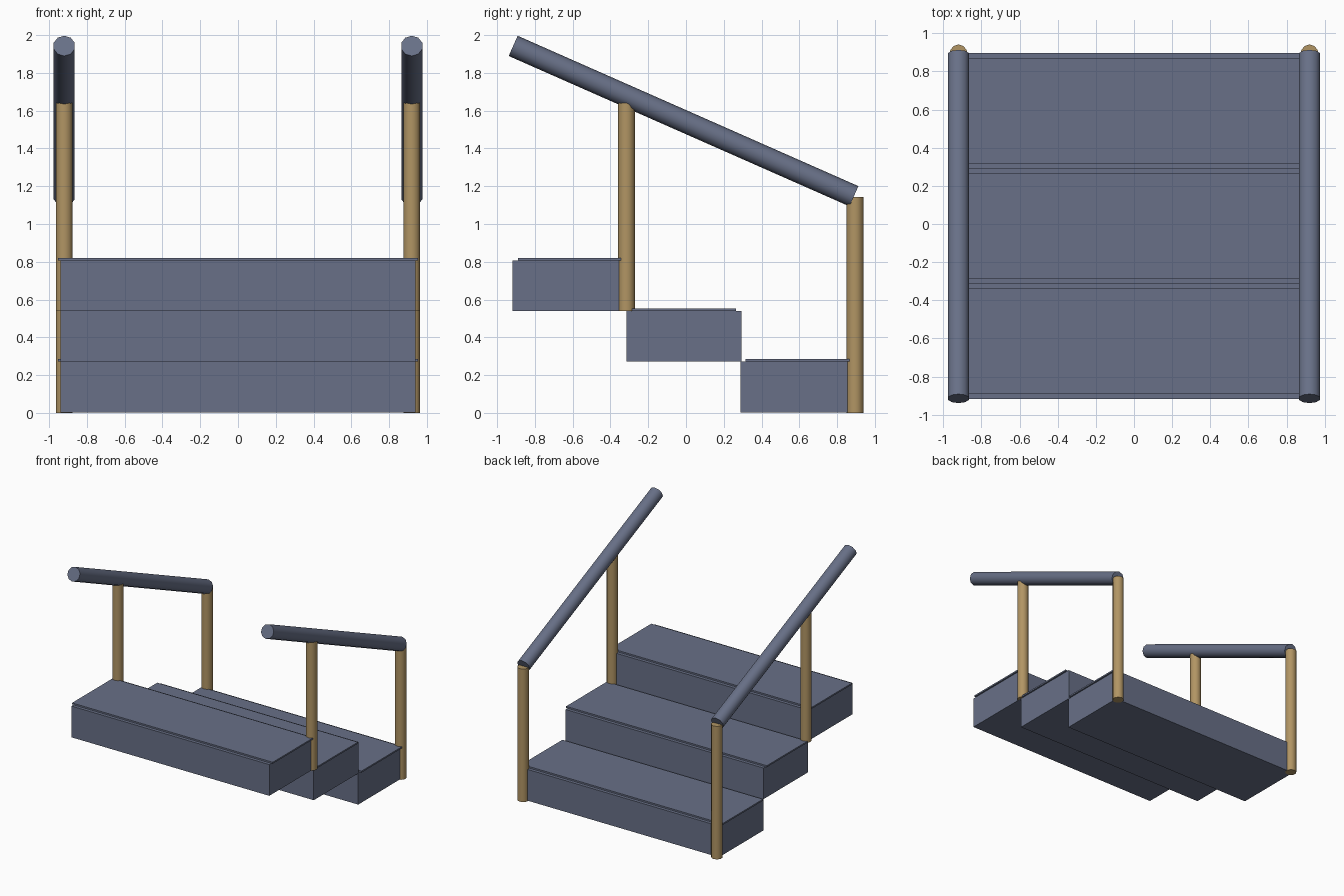
import bpy
import math
from mathutils import Vector

cube = bpy.data.objects.get("Cube")
if cube:
    bpy.data.objects.remove(cube, do_unlink=True)


def make_material(name, rgb):
    mat = bpy.data.materials.new(name)
    mat.use_nodes = True
    colour = (*rgb, 1.0)
    mat.diffuse_color = colour
    mat.node_tree.nodes["Principled BSDF"].inputs["Base Color"].default_value = colour
    return mat


slate = make_material("slate_blue", (0.138, 0.162, 0.242))
wood = make_material("tan_wood", (0.44, 0.3, 0.127))


def box(name, half_width, y0, y1, z0, z1, mat):
    bpy.ops.mesh.primitive_cube_add(size=1, location=(0, (y0 + y1) / 2, (z0 + z1) / 2))
    obj = bpy.context.object
    obj.name = name
    obj.scale = (2 * half_width, y1 - y0, z1 - z0)
    bpy.ops.object.transform_apply(location=False, rotation=False, scale=True)
    obj.data.materials.append(mat)


def rod(name, start, end, radius, mat):
    start, end = Vector(start), Vector(end)
    axis = end - start
    bpy.ops.mesh.primitive_cylinder_add(vertices=10, radius=radius, depth=axis.length,
                                        location=(start + end) / 2)
    obj = bpy.context.object
    obj.name = name
    # The axis lies in the YZ plane, so one turn about X aligns the rod
    obj.rotation_euler.x = math.atan2(-axis.y, axis.z)
    bpy.ops.object.shade_smooth_by_angle(angle=math.radians(40))
    obj.data.materials.append(mat)


# Steps: a riser block with a thin, slightly wider tread on each
RISE, RUN = 0.268, 0.603
for i, label in enumerate(("lower", "middle", "upper")):
    y0 = 0.288 - RUN * i
    z0 = RISE * i
    box(label + "_step", 0.94, y0, y0 + 0.608, z0 + 0.003, z0 + RISE + 0.003, slate)
    box(label + "_tread", 0.953, y0 + 0.028, y0 + 0.58,
        z0 + RISE + 0.003, z0 + RISE + 0.016, slate)

# Handrails and their posts on both sides
for side, x in (("left", 0.92), ("right", -0.92)):
    rod(side + "_lower_post", (x, 0.895, 0), (x, 0.895, 1.142), 0.046, wood)
    rod(side + "_upper_post", (x, -0.315, 0.54), (x, -0.315, 1.64), 0.046, wood)
    rod(side + "_handrail", (x, 0.889, 1.147), (x, -0.915, 1.943), 0.0585, slate)
